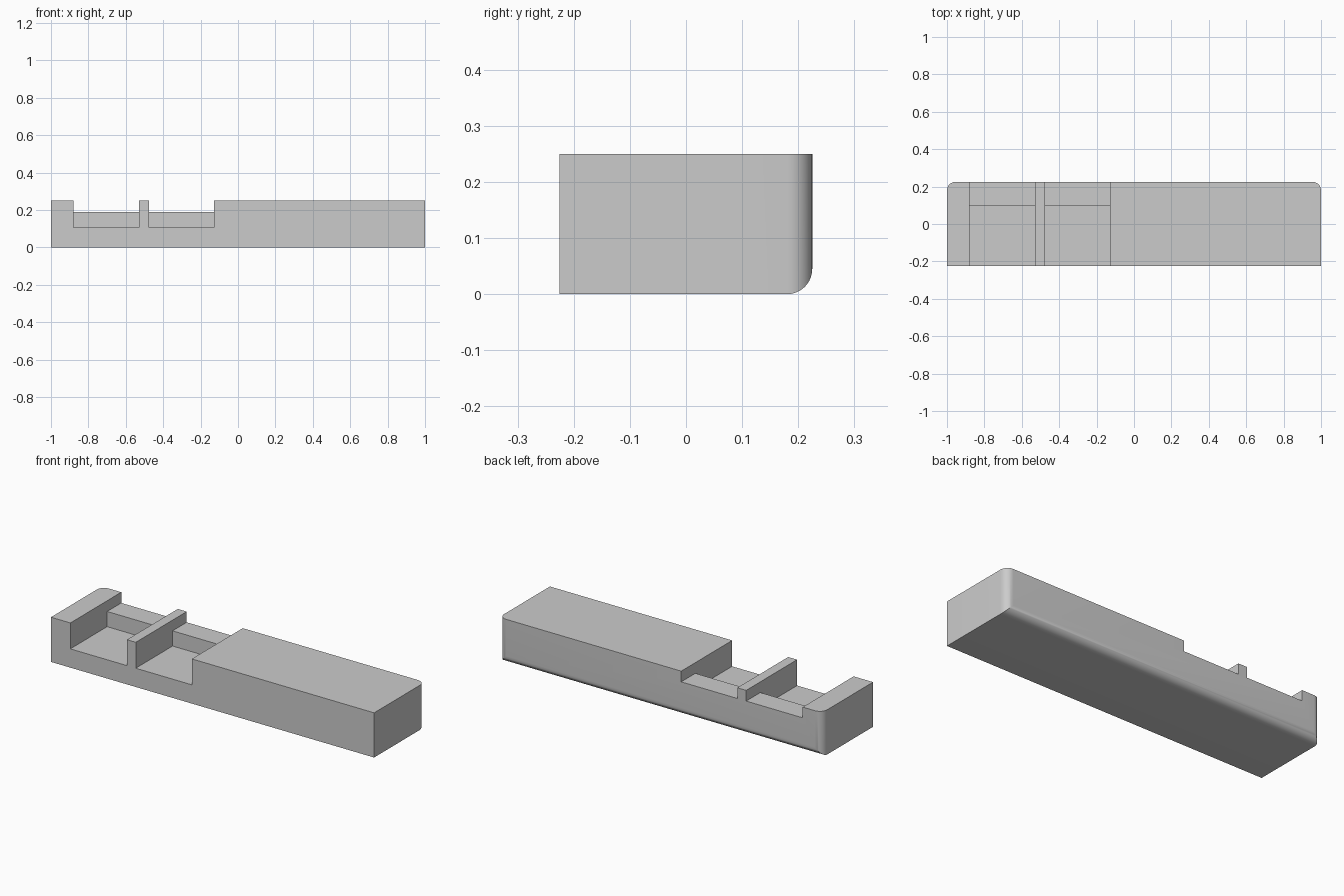
import bpy
import bmesh
import math

if "Cube" in bpy.data.objects:
    bpy.data.objects.remove(bpy.data.objects["Cube"], do_unlink=True)

LENGTH, DEPTH, HEIGHT = 2.0, 0.45, 0.25
BACK = DEPTH / 2
RADIUS = 0.045

# Single light grey finish
grey = bpy.data.materials.new("light_grey")
grey.use_nodes = True
colour = (0.6, 0.6, 0.6, 1)
grey.diffuse_color = colour
grey.node_tree.nodes["Principled BSDF"].inputs["Base Color"].default_value = colour


def extrude_profile(name, profile, x0, x1):
    """Extrude a closed (y, z) profile along x."""
    bm = bmesh.new()
    face = bm.faces.new([bm.verts.new((x0, y, z)) for y, z in profile])
    result = bmesh.ops.extrude_face_region(bm, geom=[face])
    moved = [v for v in result["geom"] if isinstance(v, bmesh.types.BMVert)]
    bmesh.ops.translate(bm, verts=moved, vec=(x1 - x0, 0, 0))
    bmesh.ops.recalc_face_normals(bm, faces=bm.faces)
    mesh = bpy.data.meshes.new(name)
    bm.to_mesh(mesh)
    bm.free()
    mesh.materials.append(grey)
    obj = bpy.data.objects.new(name, mesh)
    bpy.context.collection.objects.link(obj)
    return obj


# Solid block
body = extrude_profile(
    "body", [(-BACK, 0), (BACK, 0), (BACK, HEIGHT), (-BACK, HEIGHT)],
    -LENGTH / 2, LENGTH / 2)

# Round the back upright edges and the back bottom edge
bm = bmesh.new()
bm.from_mesh(body.data)
rounded = [e for e in bm.edges
           if all(v.co.y > 0 for v in e.verts)
           and any(v.co.z < HEIGHT / 2 for v in e.verts)]
bmesh.ops.bevel(bm, geom=rounded, offset=RADIUS, offset_type='OFFSET',
                segments=10, profile=0.5, affect='EDGES')
bm.to_mesh(body.data)
bm.free()

# Two stepped pockets, open at the front and top, with a low back ledge
FLOOR, LEDGE, LEDGE_Y, OVER = 0.105, 0.19, 0.1, 0.1
pocket = [(-BACK - OVER, FLOOR), (LEDGE_Y, FLOOR), (LEDGE_Y, LEDGE),
          (BACK + OVER, LEDGE), (BACK + OVER, HEIGHT + OVER),
          (-BACK - OVER, HEIGHT + OVER)]
bpy.context.view_layer.objects.active = body
for x0, x1 in ((-0.88, -0.53), (-0.475, -0.128)):
    cutter = extrude_profile("pocket_cutter", pocket, x0, x1)
    cutter.hide_render = True
    cut = body.modifiers.new("pocket", 'BOOLEAN')
    cut.operation = 'DIFFERENCE'
    cut.solver = 'EXACT'
    cut.object = cutter
    bpy.ops.object.modifier_apply(modifier=cut.name)
    bpy.data.objects.remove(cutter, do_unlink=True)

# Smooth rounded edges, crisp corners
bpy.ops.object.select_all(action='DESELECT')
body.select_set(True)
bpy.ops.object.shade_smooth_by_angle(angle=math.radians(30))
